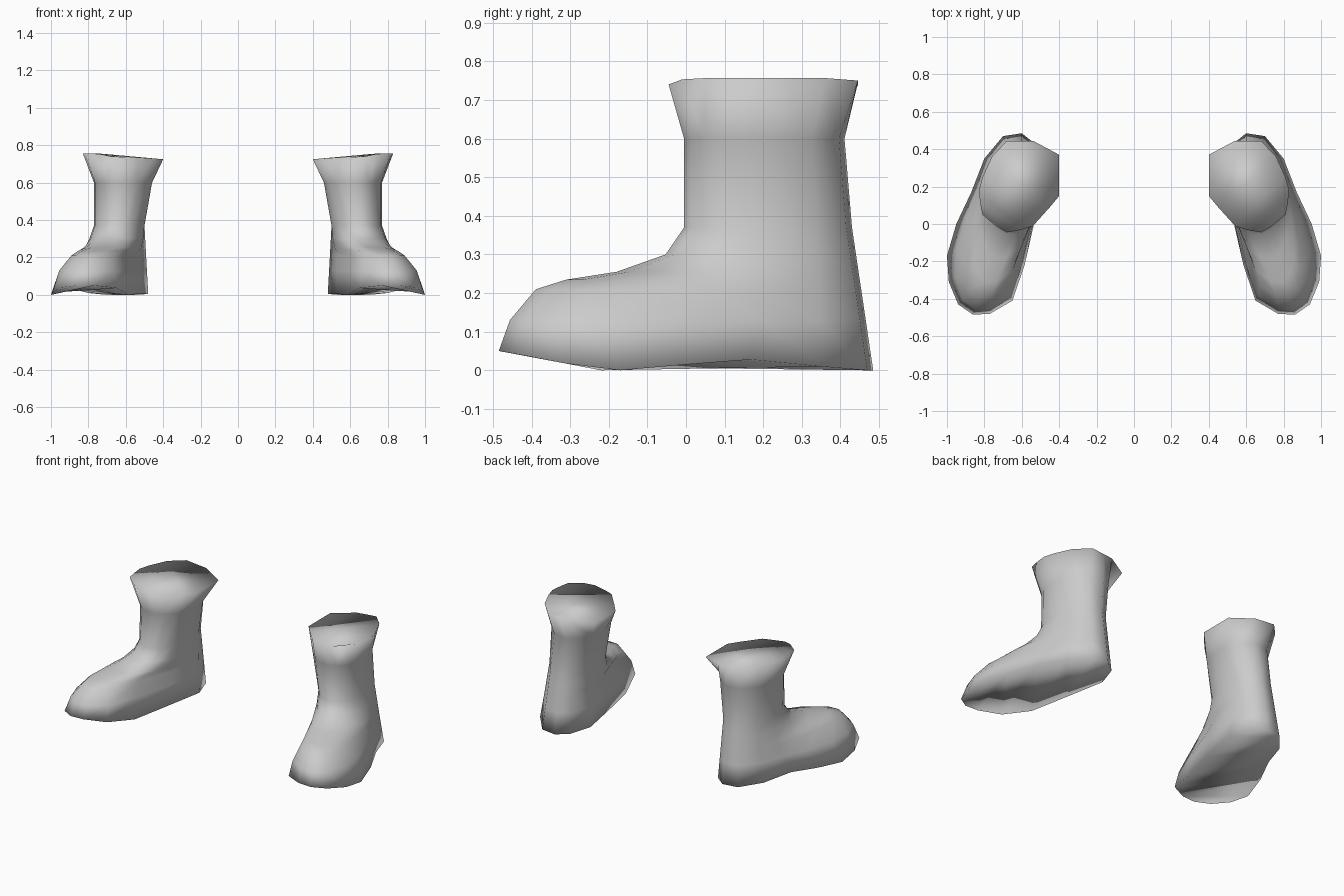
import bpy, bmesh

if "Cube" in bpy.data.objects:
    bpy.data.objects.remove(bpy.data.objects["Cube"])

mat = bpy.data.materials.new("grey")
mat.diffuse_color = (0.6, 0.6, 0.6, 1)
mat.use_nodes = True
mat.node_tree.nodes["Principled BSDF"].inputs["Base Color"].default_value = mat.diffuse_color

# Matching outlines, from the back around the outer side to the toe and home
SOLE = [(-.60, .485), (-.70, .47), (-.80, .35), (-.87, .17), (-.95, 0), (-1, -.17), (-.99, -.31),
        (-.94, -.43), (-.86, -.485), (-.77, -.48), (-.65, -.41), (-.585, -.22), (-.53, .02),
        (-.48, .29), (-.53, .43)]
ANKLE = [(-.60, .43), (-.68, .415), (-.74, .34), (-.77, .24), (-.77, .17), (-.765, .1), (-.74, .05),
         (-.71, .015), (-.67, -.005), (-.62, -.005), (-.57, .02), (-.52, .08), (-.50, .17),
         (-.50, .31), (-.54, .39)]
RIM = [(-.60, .445), (-.68, .445), (-.76, .36), (-.81, .25), (-.83, .18), (-.82, .1), (-.81, .05),
       (-.74, -.01), (-.68, -.045), (-.60, -.03), (-.54, -.01), (-.45, .09), (-.40, .15),
       (-.40, .37), (-.54, .445)]
N = len(SOLE)


def clamp(v):
    return max(0.0, min(1.0, v))


def axis(y):
    return -.746 + .242 * y


def sole_z(x, y):
    """Raised toe, flat ball, arch (higher outside) and flat heel."""
    if y < -.2:
        return .05 * clamp((-.22 - y) / .26)
    arch = .03 if x < axis(y) else .01
    return arch * max(0, 1 - abs(y - .15) / .3)


def foot_ring(z, width, t):
    """Sole outline narrowed over the toes, then drawn back to the ankle."""
    ring = []
    for (x, y), (ax, ay) in zip(SOLE, ANKLE):
        side = 1 if x < axis(y) else .7
        k = 1 + (width - 1) * side * clamp((.15 - y) / .3)
        fx = axis(y) + (x - axis(y)) * k
        heel = clamp((y + .25) / .4)
        s = t + (z / .37 - t) * heel
        ring.append((fx + (ax - fx) * s, y + (ay - y) * s, z))
    return ring


def rim_z(x, y):
    return .757 - .032 * clamp((x + .75) / .35) - .010 * clamp(-y / .04)


rings = [[(x, y, sole_z(x, y)) for x, y in SOLE]]
# Foot: height, toe width, pull towards the ankle
rings += [foot_ring(*r) for r in ((.13, .88, .06), (.21, .64, .2), (.235, .6, .365),
                                  (.255, .65, .635), (.30, .8, .9), (.37, 1, 1))]
# Leg and flared cuff
rings.append([(-.77 + (x + .77) * 1.15, y * .955, .6) for x, y in ANKLE])
rings.append([(x, y, rim_z(x, y)) for x, y in RIM])


def boot(name, side):
    bm = bmesh.new()
    vs = [[bm.verts.new((x * side, y, z)) for x, y, z in r] for r in rings]
    for a, b in zip(vs, vs[1:]):
        for i in range(N):
            j = (i + 1) % N
            bm.faces.new((a[i], a[j], b[j], b[i]))
    # Close the sole and the top with strips across
    for r in (vs[0], vs[-1]):
        for i in range(N // 2):
            quad = [r[i], r[i + 1], r[N - 2 - i], r[N - 1 - i]]
            bm.faces.new(list(dict.fromkeys(quad)))
    bmesh.ops.recalc_face_normals(bm, faces=bm.faces)
    for f in bm.faces:
        f.smooth = True
    me = bpy.data.meshes.new(name)
    bm.to_mesh(me)
    bm.free()
    me.materials.append(mat)
    ob = bpy.data.objects.new(name, me)
    bpy.context.collection.objects.link(ob)


boot("left_boot", 1)
boot("right_boot", -1)
